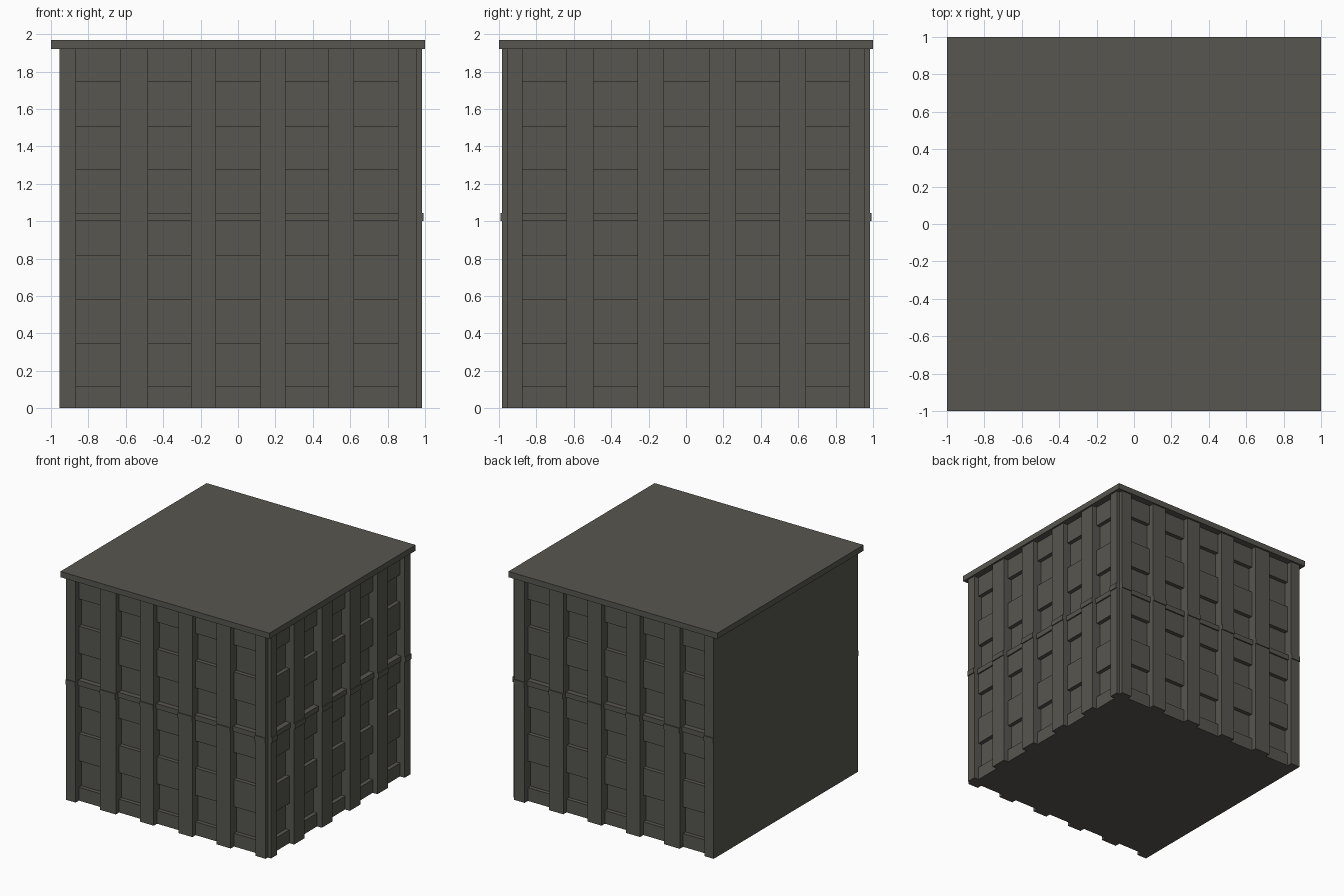
import bpy, bmesh

if "Cube" in bpy.data.objects:
    bpy.data.objects.remove(bpy.data.objects["Cube"])

stone = bpy.data.materials.new("dark_grey_stone")
stone.diffuse_color = (0.095, 0.093, 0.080, 1)
stone.use_nodes = True
stone.node_tree.nodes["Principled BSDF"].inputs["Base Color"].default_value = stone.diffuse_color


def build(name, boxes):
    """One mesh object from axis-aligned boxes (x0, x1, y0, y1, z0, z1)."""
    bm = bmesh.new()
    for x0, x1, y0, y1, z0, z1 in boxes:
        for v in bmesh.ops.create_cube(bm, size=1)["verts"]:
            v.co.x = x1 if v.co.x > 0 else x0
            v.co.y = y1 if v.co.y > 0 else y0
            v.co.z = z1 if v.co.z > 0 else z0
    me = bpy.data.meshes.new(name)
    bm.to_mesh(me)
    bm.free()
    me.materials.append(stone)
    ob = bpy.data.objects.new(name, me)
    bpy.context.collection.objects.link(ob)
    return ob


def on_side(side, u0, u1, depth, z0, z1):
    """Box on a facade: u runs along the wall, depth is its outer plane."""
    inner = 0.88
    if side == "front":
        return (u0, u1, -depth, -inner, z0, z1)
    if side == "back":
        return (u0, u1, inner, depth, z0, z1)
    return (inner, depth, u0, u1, z0, z1)


WINDOW, SPANDREL, PILASTER = 0.905, 0.94, 0.985
TOP = 1.92

# pilaster spans along each facade
long_piers = [(-0.955, -0.865), (-0.63, -0.48), (-0.25, -0.117),
              (0.118, 0.253), (0.485, 0.62), (0.855, 0.955)]
side_piers = [(-0.955, -0.875), (-0.64, -0.495), (-0.26, -0.117),
              (0.123, 0.267), (0.50, 0.642), (0.872, 0.955)]
# solid bands between the recessed windows
bands = [(0, 0.115), (0.345, 0.58), (0.815, 1.0), (1.275, 1.51), (1.745, TOP)]

# core whose faces are the recessed windows; the left wall stays blank
build("building_core", [(-0.955, WINDOW, -WINDOW, WINDOW, 0, TOP)])

for side, piers in (("front", long_piers), ("back", long_piers), ("right", side_piers)):
    bays = [(a[1], b[0]) for a, b in zip(piers, piers[1:])]
    build(side + "_pilasters", [on_side(side, a, b, PILASTER, 0, TOP) for a, b in piers])
    build(side + "_spandrels", [on_side(side, a, b, SPANDREL, z0, z1)
                                for a, b in bays for z0, z1 in bands])
    # belt course steps in and out with the wall
    build(side + "_belt_course",
          [on_side(side, a, b, PILASTER + 0.008, 1.0, 1.045) for a, b in piers] +
          [on_side(side, a, b, SPANDREL + 0.012, 1.0, 1.045) for a, b in bays])

# flat roof slab
build("roof_cornice", [(-1, 1, -1, 1, TOP, 1.97)])
